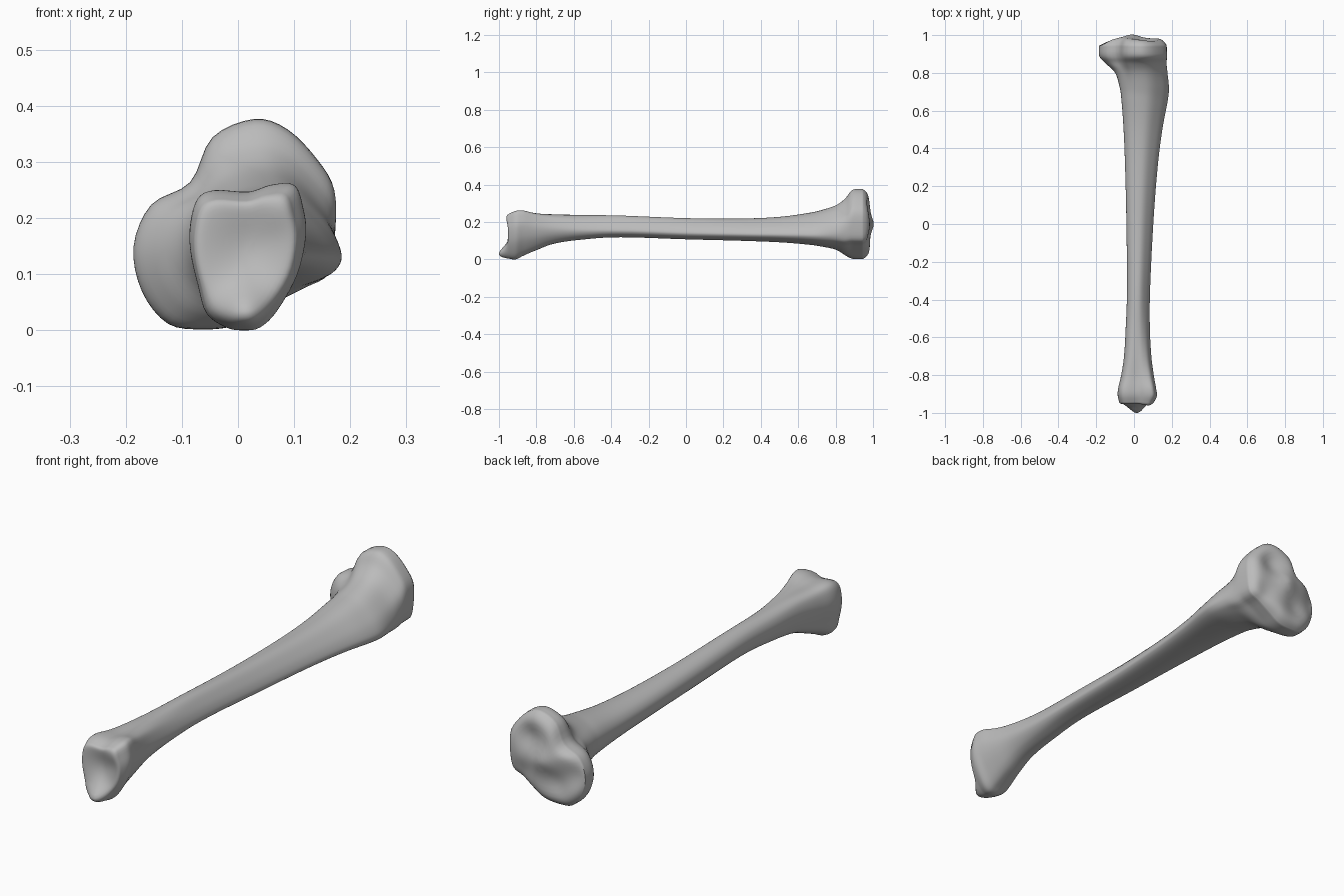
import bpy, bmesh, math
from mathutils import Vector

if "Cube" in bpy.data.objects:
    bpy.data.objects.remove(bpy.data.objects["Cube"])

# Matching cross-section outlines, counter-clockwise from +x
HEAD = [(.175, .17), (.175, .25), (.145, .305), (.09, .36), (.03, .378), (-.045, .345),
        (-.085, .265), (-.155, .225), (-.187, .15), (-.172, .07), (-.125, .012),
        (-.06, .002), (0, .01), (.05, .04), (.11, .078), (.16, .105)]
SHAFT = [(1, -.35), (.85, .1), (.6, .5), (.3, .85), (0, 1), (-.4, .97), (-.75, .75),
         (-.95, .4), (-1, 0), (-.95, -.4), (-.75, -.75), (-.4, -.95), (-.05, -1),
         (.35, -.92), (.7, -.8), (.92, -.62)]
ANKLE = [(.12, .17), (.115, .22), (.1, .26), (.06, .26), (.02, .247), (-.04, .25),
         (-.07, .235), (-.083, .19), (-.083, .14), (-.07, .08), (-.055, .03),
         (-.02, .005), (.01, 0), (.04, .005), (.07, .035), (.105, .1)]

# Stations: y, left/right x, bottom/top z, shape (-1 ankle, 0 shaft, 1 head)
STATIONS = [(-.945, -.078, .105, .004, .245, -1), (-.91, -.086, .121, .001, .26, -1),
            (-.87, -.084, .117, .02, .262, -1), (-.8, -.068, .105, .05, .252, -.8),
            (-.7, -.053, .092, .086, .246, -.5), (-.55, -.044, .084, .107, .239, -.2),
            (-.35, -.037, .085, .119, .235, 0), (0, -.04, .102, .108, .221, 0),
            (.3, -.047, .125, .1, .219, 0), (.5, -.055, .15, .092, .228, 0),
            (.65, -.066, .178, .08, .248, 0), (.72, -.075, .185, .07, .263, .1),
            (.8, -.1, .178, .052, .29, .35), (.85, -.15, .174, .022, .325, .75),
            (.89, -.184, .175, .004, .372, 1), (.945, -.184, .173, .002, .376, 1)]

# Joint surface relief: x, z, radius, height
HEAD_RELIEF = [(.06, .27, .06, -.025), (-.07, .1, .06, -.02), (-.01, .19, .05, .018),
               (-.18, .15, .07, -.035), (.1, .11, .05, -.015)]
ANKLE_RELIEF = [(.015, .025, .05, .048), (.02, .15, .06, -.016), (.08, .22, .04, .008)]


def spline(points, steps, closed):
    """Smooth curve through points of any dimension."""
    n, out = len(points), []
    pick = (lambda i: points[i % n]) if closed else (lambda i: points[max(0, min(n - 1, i))])
    for i in range(n if closed else n - 1):
        quad = [pick(i + k) for k in (-1, 0, 1, 2)]
        for s in range(steps):
            t = s / steps
            out.append([b + t / 2 * (c - a + t * (2*a - 5*b + 4*c - d + t * (3*(b - c) + d - a)))
                        for a, b, c, d in zip(*quad)])
    if not closed:
        out.append(list(points[-1]))
    return out


def unit_outline(points):
    """Smooth an outline and fit it to a box from -1 to 1."""
    pts = spline(points, 4, True)
    axes = []
    for values in zip(*pts):
        low, high = min(values), max(values)
        axes.append([2 * (v - low) / (high - low) - 1 for v in values])
    return list(zip(*axes))


head, shaft, ankle = map(unit_outline, (HEAD, SHAFT, ANKLE))


def section(row):
    """Cross-section ring at one station."""
    y, x0, x1, z0, z1, shape = row
    end = head if shape > 0 else ankle
    w = min(1, abs(shape))
    return [Vector((x0 + (x1 - x0) * (1 + p[0] + (q[0] - p[0]) * w) / 2, y,
                    z0 + (z1 - z0) * (1 + p[1] + (q[1] - p[1]) * w) / 2))
            for p, q in zip(shaft, end)]


bm = bmesh.new()


def add_ring(points):
    return [bm.verts.new(p) for p in points]


def bridge(a, b):
    for i in range(len(a)):
        j = (i + 1) % len(a)
        bm.faces.new((a[i], a[j], b[j], b[i]))


def joint_cap(ring, side, dome, power, relief):
    """Close an end with shrinking rings shaped by the relief."""
    base = [v.co.copy() for v in ring]
    middle = sum(base, Vector()) / len(base)
    for scale in (.99, .97, .94, .9, .84, .76, .66, .55, .43, .3, .18, .07):
        new = []
        for p in base:
            q = middle.lerp(p, scale)
            rise = dome + sum(h * math.exp(-((q.x - x)**2 + (q.z - z)**2) / r**2)
                              for x, z, r, h in relief)
            q.y += side * rise * (1 - scale**power)
            new.append(q)
        new = add_ring(new)
        bridge(ring, new)
        ring = new
    bm.faces.new(ring)


# Shaft with flared ends
rings = [add_ring(section(row)) for row in spline(STATIONS, 5, False)]
for a, b in zip(rings, rings[1:]):
    bridge(a, b)

# Joint surfaces
joint_cap(rings[-1], 1, .042, 8, HEAD_RELIEF)
joint_cap(rings[0], -1, .01, 16, ANKLE_RELIEF)

# Rest on the ground
lowest = min(v.co.z for v in bm.verts)
bmesh.ops.translate(bm, verts=bm.verts, vec=(0, 0, -lowest))
bmesh.ops.recalc_face_normals(bm, faces=bm.faces)

mesh = bpy.data.meshes.new("shin_bone")
bm.to_mesh(mesh)
bm.free()
bone = bpy.data.objects.new("shin_bone", mesh)
bpy.context.collection.objects.link(bone)

# Plain grey
grey = bpy.data.materials.new("bone_grey")
grey.use_nodes = True
colour = (.5, .5, .5, 1)
grey.diffuse_color = colour
grey.node_tree.nodes["Principled BSDF"].inputs["Base Color"].default_value = colour
mesh.materials.append(grey)

bpy.context.view_layer.objects.active = bone
bone.select_set(True)
bpy.ops.object.shade_smooth_by_angle(angle=math.radians(50))
